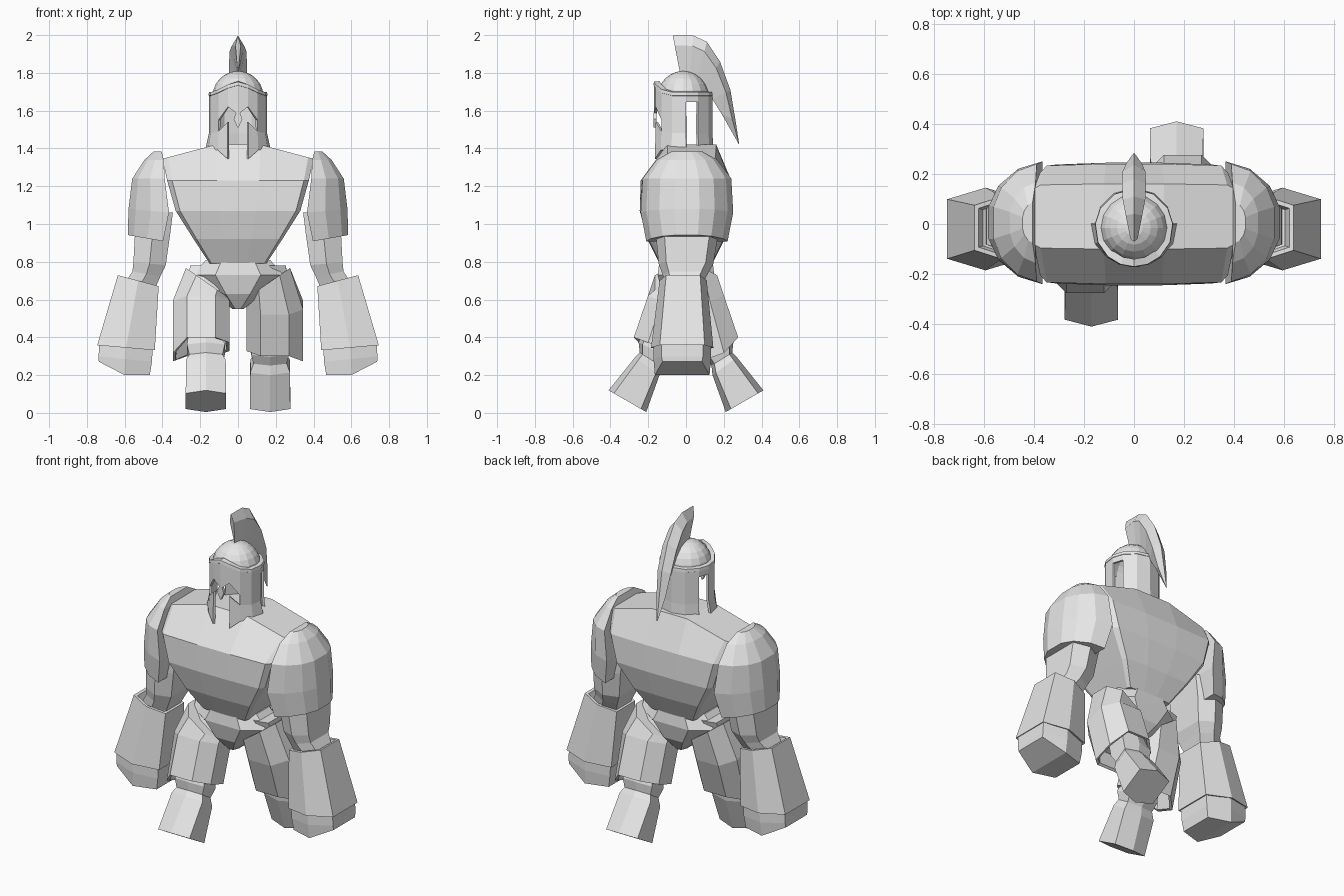
import bpy, bmesh, math
from mathutils import Vector, Matrix

cube = bpy.data.objects.get("Cube")
if cube:
    bpy.data.objects.remove(cube, do_unlink=True)

stone = bpy.data.materials.new("pale_grey_stone")
stone.use_nodes = True
grey = (0.8, 0.8, 0.8, 1)
stone.diffuse_color = grey
stone.node_tree.nodes["Principled BSDF"].inputs["Base Color"].default_value = grey


def half_pattern(points):
    """Close a cross-section by mirroring its back half to the front."""
    return points + [(x, -y) for x, y in reversed(points)]


HEX = half_pattern([(1, .72), (0, 1), (-1, .72)])
OCT = half_pattern([(1, .45), (.5, 1), (-.5, 1), (-1, .45)])
BARREL = half_pattern([(1, .85), (.93, .97), (.3, 1), (-.3, 1), (-.93, .97), (-1, .85)])
PAD = half_pattern([(1, 1), (.1, .88), (-.65, .6), (-1, .27)])


def ring(center, rx, ry, pattern=HEX, tilt=0, axis='X'):
    rot = Matrix.Rotation(math.radians(tilt), 3, axis)
    return [Vector(center) + rot @ Vector((rx * x, ry * y, 0)) for x, y in pattern]


def finish(name, bm):
    bmesh.ops.recalc_face_normals(bm, faces=bm.faces)
    mesh = bpy.data.meshes.new(name)
    bm.to_mesh(mesh)
    bm.free()
    mesh.materials.append(stone)
    obj = bpy.data.objects.new(name, mesh)
    bpy.context.collection.objects.link(obj)
    return obj


def loft(name, rings, flip=(1, 1)):
    """Skin a stack of rings; flip mirrors the part in x and y."""
    bm = bmesh.new()
    n = len(rings[0])
    rows = [[bm.verts.new((p[0] * flip[0], p[1] * flip[1], p[2])) for p in r]
            for r in rings]
    for low, high in zip(rows, rows[1:]):
        for i in range(n):
            j = (i + 1) % n
            bm.faces.new((low[i], low[j], high[j], high[i]))
    for row in (rows[0], rows[-1]):
        for i in range(n // 2 - 1):
            bm.faces.new((row[i], row[i + 1], row[n - 2 - i], row[n - 1 - i]))
    return finish(name, bm)


# Barrel chest, with shoulders sloping down from the neck
torso = [ring((0, 0, z), w, d, BARREL) for z, w, d in
         [(.79, .15, .14), (.92, .235, .205), (1.07, .33, .245), (1.23, .375, .24)]]
top = ring((0, .03, 1.42), .40, .13, BARREL)
for p in top:
    p.z -= .075 * max(0, abs(p.x) - .12) / .28
loft("torso", torso + [top])

# Wide V-shaped pelvis tapering to a point between the legs
loft("pelvis", [ring((0, 0, z), w, d, OCT) for z, w, d in
                [(.55, .03, .07), (.63, .13, .125), (.73, .24, .15), (.81, .17, .14)]])

# Striding legs: the left leg is the right one turned half a circle
for side, flip in (("right", (1, 1)), ("left", (-1, -1))):
    loft(side + "_leg", [
        ring((-.17, -.31, .062), .107, .115, tilt=-30),
        ring((-.17, -.205, .247), .105, .08, tilt=-36),
        ring((-.17, -.19, .285), .088, .065, tilt=-32),
        ring((-.17, -.175, .335), .10, .085, tilt=-27),
        ring((-.175, -.15, .41), .085, .085, tilt=-25),
        ring((-.18, -.06, .60), .08, .09, tilt=-25),
        ring((-.18, .01, .78), .075, .08)], flip)
    # The guard is hollow underneath, flares low outside and slants at the hip
    hollow = ring((-.195, -.115, .44), .12, .115, OCT, -20)
    lip = ring((-.195, -.138, .355), .135, .13, OCT, -20)
    hem = ring((-.195, -.14, .35), .15, .145, OCT, -20)
    for p in lip + hem:
        if p.x < -.3:
            p.z -= .055
    loft(side + "_thigh_guard", [
        hollow, lip, hem,
        ring((-.195, -.065, .57), .15, .145, OCT, -20),
        ring((-.165, -.03, .69), .135, .135, OCT, 35, 'Y')], flip)

# Arms, mirrored left to right
for side, flip in (("right", (1, 1)), ("left", (-1, 1))):
    loft(side + "_shoulder_pad", [
        ring((-(a + b) / 2, .005, z), (b - a) / 2, d, PAD, tilt, 'Y')
        for z, a, b, d, tilt in
        [(.925, .395, .585, .215, 10), (1.07, .365, .58, .245, 5),
         (1.24, .388, .56, .235, 0), (1.34, .393, .495, .16, 0),
         (1.385, .405, .445, .08, 0)]], flip)
    loft(side + "_upper_arm", [
        ring((-.52, -.01, .60), .075, .09),
        ring((-.51, -.01, .69), .08, .10, tilt=10, axis='Y'),
        ring((-.485, -.005, .735), .075, .12, tilt=10, axis='Y'),
        ring((-.468, 0, .79), .086, .145, tilt=5, axis='Y'),
        ring((-.453, .005, .94), .093, .165),
        ring((-.44, .005, 1.06), .095, .165)], flip)
    # The cuff is hollowed around the elbow
    loft(side + "_forearm", [
        ring((-.592, -.02, .355), .13, .14, tilt=7, axis='Y'),
        ring((-.593, -.02, .345), .153, .165, tilt=5, axis='Y'),
        ring((-.528, -.015, .70), .112, .125, tilt=15, axis='Y'),
        ring((-.528, -.015, .70), .095, .108, tilt=15, axis='Y'),
        ring((-.52, -.015, .65), .085, .10, tilt=15, axis='Y')], flip)
    # Knuckles slope up on the outside only
    knuckles = ring((-.602, -.02, .20), .135, .145)
    for p in knuckles:
        p.z += .07 * max(0, -.60 - p.x) / .135
    loft(side + "_fist", [
        knuckles,
        ring((-.597, -.02, .285), .142, .152, tilt=6, axis='Y'),
        ring((-.592, -.02, .37), .142, .152, tilt=6, axis='Y')], flip)


# Hollow helmet: columns around the head, with openings left out
CENTER_Y = -.015


def around(angle, radius, z):
    a = math.radians(angle)
    return (radius * math.sin(a), CENTER_Y - radius * math.cos(a), z)


half = [0, 20, 42, 68, 96, 120, 150, 180]
angles = [-a for a in reversed(half[1:-1])] + half
bottom = {20: 1.345, 42: 1.39}
cheek = {0: 1.53, 20: 1.54, 42: 1.49}
brow = {0: 1.58, 20: 1.62, 42: 1.55}
crown = {0: 1.745, 20: 1.73, 42: 1.705}
flare = {68: .163, 96: .166}
bm = bmesh.new()
columns = []
for angle in angles:
    a = abs(angle)
    heights = [bottom.get(a, 1.40), cheek.get(a, 1.48), brow.get(a, 1.56),
               1.645, crown.get(a, 1.69)]
    columns.append([bm.verts.new(around(angle, .148 if i else flare.get(a, .153), z))
                    for i, z in enumerate(heights)])
for k, col in enumerate(columns):
    k2 = (k + 1) % len(columns)
    pair = sorted((abs(angles[k]), abs(angles[k2])))
    for i in range(4):
        gap = ((pair == [0, 20] and i < 2) or (pair == [20, 42] and i == 1)
               or (pair == [96, 120] and i < 3))
        if not gap:
            nxt = columns[k2]
            bm.faces.new((col[i], nxt[i], nxt[i + 1], col[i + 1]))
bmesh.ops.delete(bm, geom=[v for v in bm.verts if not v.link_faces], context='VERTS')
helmet = finish("helmet", bm)
wall = helmet.modifiers.new("wall", 'SOLIDIFY')
wall.thickness = .014
wall.offset = 0

# Raised rim following the arched brow
bm = bmesh.new()
loops = [[bm.verts.new(around(a, r, crown.get(abs(a), 1.69) + dz)) for a in angles]
         for r, dz in ((.148, -.015), (.157, -.01), (.155, .008), (.125, .012))]
for low, high in zip(loops, loops[1:]):
    for i in range(len(angles)):
        j = (i + 1) % len(angles)
        bm.faces.new((low[i], low[j], high[j], high[i]))
finish("helmet_rim", bm)

# Faceted dome
bm = bmesh.new()
bmesh.ops.create_uvsphere(bm, u_segments=16, v_segments=12, radius=.135,
                          matrix=Matrix.Translation((0, CENTER_Y, 1.675)))
bmesh.ops.delete(bm, geom=[v for v in bm.verts if v.co.z < 1.67], context='VERTS')
finish("helmet_dome", bm)

# Nose guard
loft("nose_guard", [[Vector((x * w, -.163 + y, z)) for x, y in
                     ((1, .008), (-1, .008), (-1, -.008), (1, -.008))]
                    for z, w in ((1.51, .002), (1.555, .023), (1.59, .01))])

# Crest sweeping from the dome down behind the neck
crest = [((-.03, 1.79), (-.07, 1.998), .014), ((.02, 1.78), (.04, 1.997), .033),
         ((.06, 1.76), (.11, 1.965), .045), ((.10, 1.72), (.18, 1.86), .048),
         ((.14, 1.66), (.235, 1.71), .045), ((.19, 1.58), (.262, 1.55), .03),
         ((.278, 1.425), (.282, 1.42), .003)]
sections = []
for inner, outer, width in crest:
    base, ridge = Vector((0, *inner)), Vector((0, *outer))
    middle = base.lerp(ridge, .75)
    across = Vector((width, 0, 0))
    sections.append([base, middle + across, ridge, middle - across])
loft("helmet_crest", sections)
